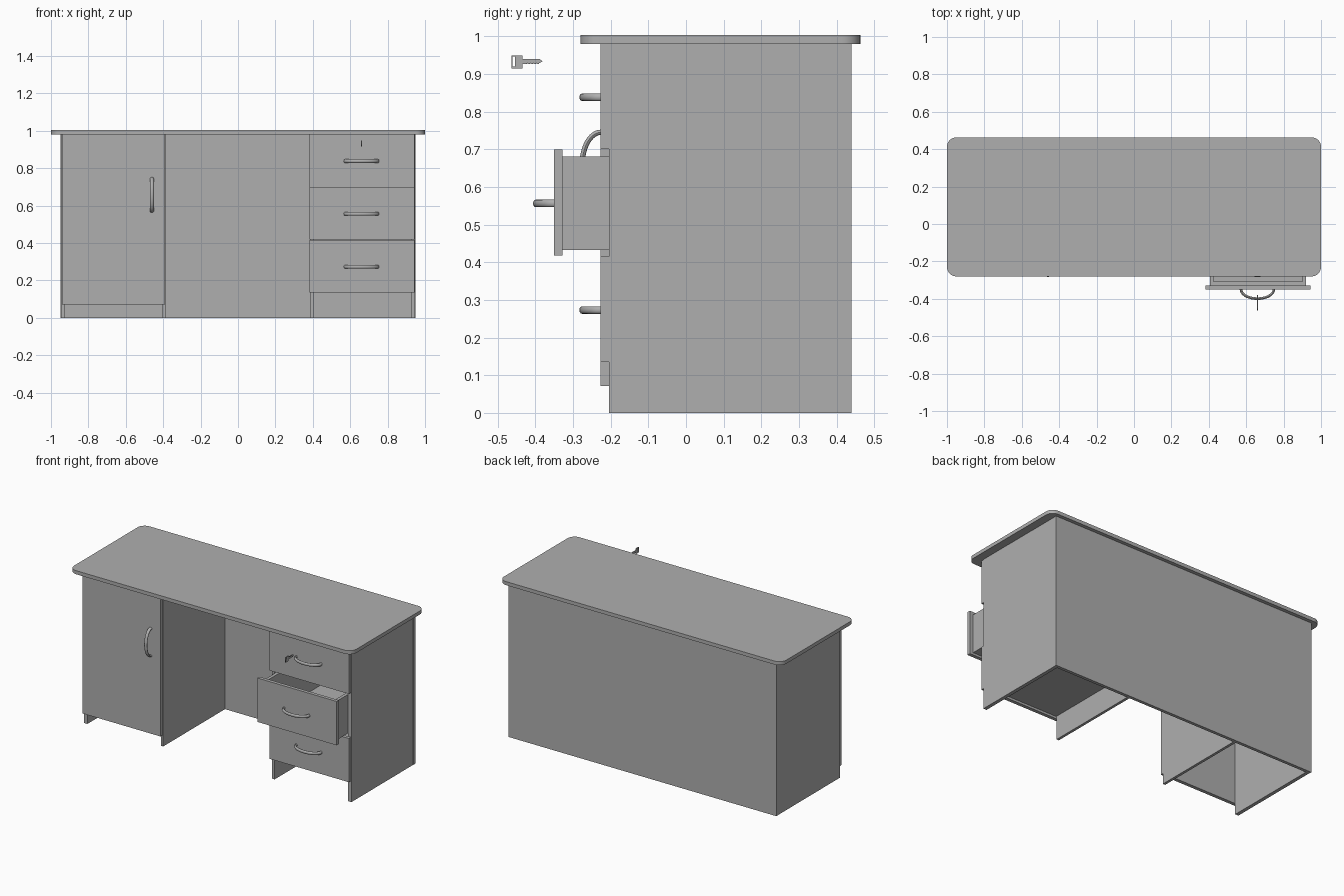
import bpy, bmesh, math

if "Cube" in bpy.data.objects:
    bpy.data.objects.remove(bpy.data.objects["Cube"])

# Plain dark grey used on every part
grey = bpy.data.materials.new("dark_grey")
grey.diffuse_color = (0.43, 0.43, 0.43, 1)
grey.use_nodes = True
grey.node_tree.nodes["Principled BSDF"].inputs["Base Color"].default_value = grey.diffuse_color


def finish(name, bm, smooth=False):
    bmesh.ops.recalc_face_normals(bm, faces=bm.faces)
    me = bpy.data.meshes.new(name)
    bm.to_mesh(me)
    bm.free()
    me.materials.append(grey)
    ob = bpy.data.objects.new(name, me)
    bpy.context.collection.objects.link(ob)
    if smooth:
        bpy.ops.object.select_all(action='DESELECT')
        bpy.context.view_layer.objects.active = ob
        ob.select_set(True)
        bpy.ops.object.shade_smooth_by_angle(angle=math.radians(35))
    return ob


def add_box(bm, x0, x1, y0, y1, z0, z1):
    vs = bmesh.ops.create_cube(bm, size=1)['verts']
    for v in vs:
        v.co = (x1 if v.co.x > 0 else x0,
                y1 if v.co.y > 0 else y0,
                z1 if v.co.z > 0 else z0)


def box(name, *dims):
    bm = bmesh.new()
    add_box(bm, *dims)
    return finish(name, bm)


def handle(name, x, y, z, upright=False):
    # bow handle: elliptical section swept along a half ellipse
    bm = bmesh.new()
    n, m, half, depth = 24, 12, 0.088, 0.05
    rings = []
    for i in range(n + 1):
        a = math.pi * i / n
        c, s = math.cos(a), math.sin(a)
        nu, nd = depth * c, half * s
        ln = math.hypot(nu, nd)
        ring = []
        for j in range(m):
            t = 2 * math.pi * j / m
            off, side = 0.007 * math.cos(t), 0.01 * math.sin(t)
            u = half * c + off * nu / ln
            d = depth * s + off * nd / ln
            co = (x + side, y - d, z + u) if upright else (x + u, y - d, z + side)
            ring.append(bm.verts.new(co))
        rings.append(ring)
    for r0, r1 in zip(rings, rings[1:]):
        for j in range(m):
            k = (j + 1) % m
            bm.faces.new((r0[j], r0[k], r1[k], r1[j]))
    bm.faces.new(rings[0])
    bm.faces.new(rings[-1])
    return finish(name, bm, True)


# Worktop with rounded corners
bm = bmesh.new()
add_box(bm, -1, 1, -0.28, 0.463, 0.98, 1.003)
upright = [e for e in bm.edges
           if abs(e.verts[0].co.z - e.verts[1].co.z) > 0.01]
bmesh.ops.bevel(bm, geom=upright, offset=0.05, segments=8, profile=0.5,
                affect='EDGES')
finish("worktop", bm, True)

# Carcass: back panel and the side panels of both cabinets
box("back_panel", -0.948, 0.948, 0.42, 0.44, 0, 0.98)
for side, s in (("left", -1), ("right", 1)):
    for part, a, b in (("outer", 0.924, 0.947), ("inner", 0.386, 0.403)):
        box(f"{side}_{part}_panel", min(s * a, s * b), max(s * a, s * b),
            -0.205, 0.42, 0, 0.98)

# Left cabinet door
box("door", -0.942, -0.39, -0.227, -0.205, 0.071, 0.98)
handle("door_handle", -0.46, -0.226, 0.657, True)

# Drawers, the middle one pulled out
for name, z0, z1, pull in (("top", 0.70, 0.98, 0), ("middle", 0.418, 0.699, 0.123),
                           ("bottom", 0.135, 0.415, 0)):
    y = -0.205 - pull
    box(f"{name}_drawer_front", 0.382, 0.944, y - 0.022, y, z0, z1)
    bm = bmesh.new()
    x0, x1, yb, t = 0.406, 0.92, y + 0.58, 0.02
    b0, b1 = z0 + 0.014, z1 - 0.018
    add_box(bm, x0, x1, y, yb, b0, b0 + 0.012)
    add_box(bm, x0, x0 + t, y, yb, b0 + 0.012, b1)
    add_box(bm, x1 - t, x1, y, yb, b0 + 0.012, b1)
    add_box(bm, x0 + t, x1 - t, y, y + t, b0 + 0.012, b1)
    add_box(bm, x0 + t, x1 - t, yb - t, yb, b0 + 0.012, b1)
    finish(f"{name}_drawer_box", bm)
    handle(f"{name}_drawer_handle", 0.66, y - 0.021, z0 + 0.138)

# Key floating in front of the top drawer: flat outline with a slot in the bow
cu = bpy.data.curves.new("key", 'CURVE')
cu.materials.append(grey)
cu.dimensions = '2D'
cu.fill_mode = 'BOTH'
cu.extrude = 0.0025
outline = [(-0.463, 0.915), (-0.434, 0.915), (-0.434, 0.926)]
for i in range(5):
    y = -0.428 + i * 0.008
    outline += [(y, 0.926), (y + 0.005, 0.926), (y + 0.0065, 0.929)]
outline += [(-0.38, 0.933), (-0.388, 0.939), (-0.434, 0.939), (-0.434, 0.949), (-0.463, 0.949)]
slot = [(-0.461, 0.919), (-0.461, 0.946), (-0.454, 0.946), (-0.454, 0.919)]
for pts in (outline, slot):
    sp = cu.splines.new('POLY')
    sp.points.add(len(pts) - 1)
    for p, (a, b) in zip(sp.points, pts):
        p.co = (a, b, 0, 1)
    sp.use_cyclic_u = True
key = bpy.data.objects.new("key", cu)
key.location.x = 0.66
key.rotation_euler = (math.pi / 2, 0, math.pi / 2)
bpy.context.collection.objects.link(key)
